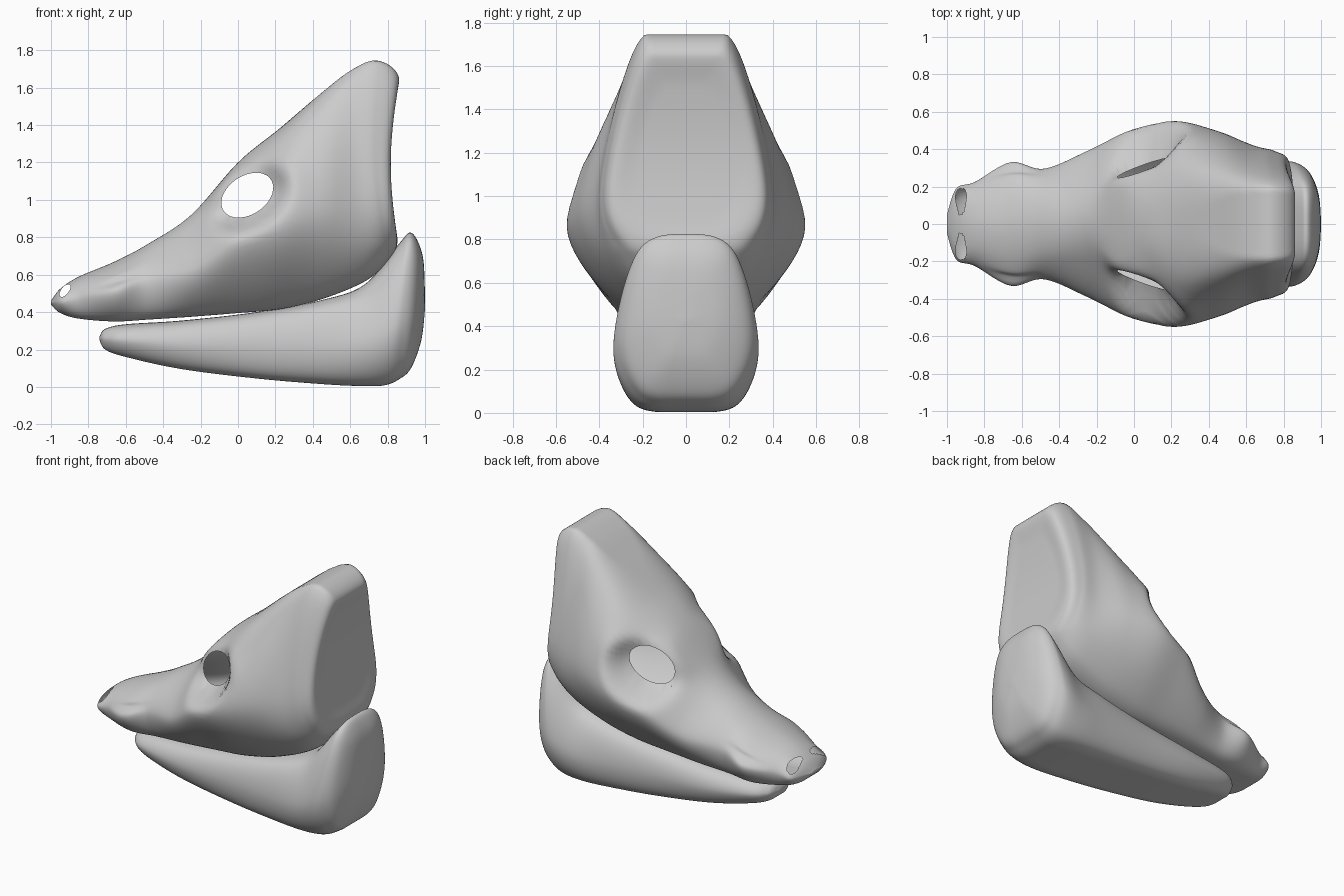
import bpy, bmesh, math

if "Cube" in bpy.data.objects:
    bpy.data.objects.remove(bpy.data.objects["Cube"])

def spline(pts, steps):
    """Smooth curve through tuples of any length."""
    ext = [pts[0]] + list(pts) + [pts[-1]]
    out = []
    for i in range(1, len(ext) - 2):
        a, b, c, d = ext[i - 1:i + 3]
        for s in range(steps):
            t = s / steps
            out.append(tuple(0.5 * (2*q + (r - p)*t + (2*p - 5*q + 4*r - u)*t*t
                                    + (3*q - p - 3*r + u)*t**3)
                             for p, q, r, u in zip(a, b, c, d)))
    return out + [tuple(pts[-1])]

def ring(st, steps=12):
    """Symmetric closed cross-section standing between a bottom and a top point."""
    xb, zb, xt, zt, wb, wm, h, wt, ut = st
    half = spline([(-wb, .05), (0, 0), (wb, .05), (wm, h), (wt, ut), (0, 1), (-wt, ut)], steps)
    half = half[steps:-steps]
    loop = half + [(-y, u) for y, u in half[-2:0:-1]]
    out = []
    for y, u in loop:
        u = max(0, min(1, u))
        out.append((xb + (xt - xb) * u, y, zb + (zt - zb) * u))
    return out

def loft(bm, stations, steps):
    rings = [[bm.verts.new(p) for p in ring(s)] for s in spline(stations, steps)]
    n = len(rings[0])
    for a, b in zip(rings, rings[1:]):
        for i in range(n):
            j = (i + 1) % n
            bm.faces.new((a[i], a[j], b[j], b[i]))
    bm.faces.new(rings[0])
    bm.faces.new(rings[-1])
    bmesh.ops.recalc_face_normals(bm, faces=bm.faces)

def oval(p, cx, cz, ra, rb, deg):
    """Position in an oval's own frame; length 1 is its rim."""
    ca, sa = math.cos(math.radians(deg)), math.sin(math.radians(deg))
    dx, dz = p.x - cx, p.z - cz
    return (dx * ca + dz * sa) / ra, (dz * ca - dx * sa) / rb

def open_hole(bm, cx, cz, ra, rb, deg):
    """Open an oval hole on both sides and snap its rim to the oval."""
    gone = {f for f in bm.faces
            if math.hypot(*oval(f.calc_center_median(), cx, cz, ra, rb, deg)) < 1}
    rim = [v for v in {v for f in gone for v in f.verts}
           if any(g not in gone for g in v.link_faces)]
    bmesh.ops.delete(bm, geom=list(gone), context='FACES')
    for v in rim:
        r = math.hypot(*oval(v.co, cx, cz, ra, rb, deg))
        v.co.x, v.co.z = cx + (v.co.x - cx) / r, cz + (v.co.z - cz) / r

def finish(bm, name):
    me = bpy.data.meshes.new(name)
    bm.to_mesh(me)
    bm.free()
    for p in me.polygons:
        p.use_smooth = True
    ob = bpy.data.objects.new(name, me)
    bpy.context.collection.objects.link(ob)
    return ob

def bell(d, r):
    return math.exp(-(d / r) ** 2)

# upper head: bottom x,z, top x,z, bottom/mid width, mid height, top width/height
head = [
    (-1.0, .44, -1.0, .46, .02, .05, .5, .02, .9),
    (-.95, .395, -.95, .525, .13, .19, .45, .13, .85),
    (-.85, .365, -.85, .59, .17, .225, .5, .15, .86),
    (-.66, .35, -.66, .67, .22, .33, .5, .2, .86),
    (-.48, .36, -.48, .765, .22, .295, .5, .18, .87),
    (-.25, .375, -.25, .92, .24, .39, .46, .19, .87),
    (0, .395, 0, 1.2, .26, .51, .5, .23, .9),
    (.22, .415, .22, 1.38, .27, .55, .46, .33, .9),
    (.45, .47, .42, 1.55, .28, .5, .42, .3, .92),
    (.68, .565, .6, 1.69, .28, .42, .36, .25, .94),
    (.80, .67, .74, 1.745, .27, .39, .33, .225, .955),
    (.855, .77, .855, 1.67, .25, .345, .32, .2, .95),
    (.857, .9, .857, 1.5, .15, .22, .35, .12, .94),
    (.857, 1.15, .857, 1.2, .01, .02, .4, .01, .9),
]
EYE = (.05, 1.025, .152, .103, 33)
bm = bmesh.new()
loft(bm, head, 12)
open_hole(bm, *EYE)
open_hole(bm, -.925, .515, .04, .02, 52)
for v in bm.verts:
    x, y, z = v.co
    side = math.copysign(min(1, abs(y) / .12), y)
    # steep eye socket with a brow behind it
    if z > .75:
        m = math.hypot(*oval(v.co, *EYE))
        w = bell(max(0, m - 1), .5) * min(1, abs(y) / .12)
        v.co.y += w * (math.copysign(.3 + .4 * (x - .05) - .15 * (z - 1.02), y) - y)
        v.co.y += side * .02 * bell(math.hypot(x - .24, z - 1.14), .08)
    # lip groove
    if -.8 < x < -.48:
        v.co.y -= side * .025 * bell(z - .56 - .3 * (x + .66), .02) * bell(x + .65, .1)
    # hollow back of the head
    if z > .75:
        k = max(0, min(1, (x - .5) / .3))
        v.co.x -= .045 * k * math.sin(math.pi * min(1, (z - .75) / .9))
finish(bm, "upper_head")

# lower jaw
jaw = [
    (-.74, .25, -.74, .27, .02, .04, .5, .02, .9),
    (-.71, .2, -.71, .31, .08, .12, .5, .08, .9),
    (-.6, .16, -.6, .335, .13, .19, .5, .14, .9),
    (-.3, .095, -.3, .355, .17, .235, .5, .18, .92),
    (.1, .045, .1, .4, .2, .26, .5, .2, .93),
    (.45, .015, .45, .465, .22, .29, .45, .22, .92),
    (.65, .005, .68, .55, .23, .315, .42, .22, .91),
    (.78, .008, .86, .765, .23, .335, .38, .225, .9),
    (.86, .04, .92, .825, .22, .32, .38, .22, .9),
    (.925, .1, .965, .77, .19, .27, .4, .19, .91),
    (.98, .25, .993, .66, .1, .16, .45, .11, .92),
    (1.0, .42, 1.0, .45, .01, .02, .5, .01, .9),
]
bm = bmesh.new()
loft(bm, jaw, 8)
finish(bm, "lower_jaw")
